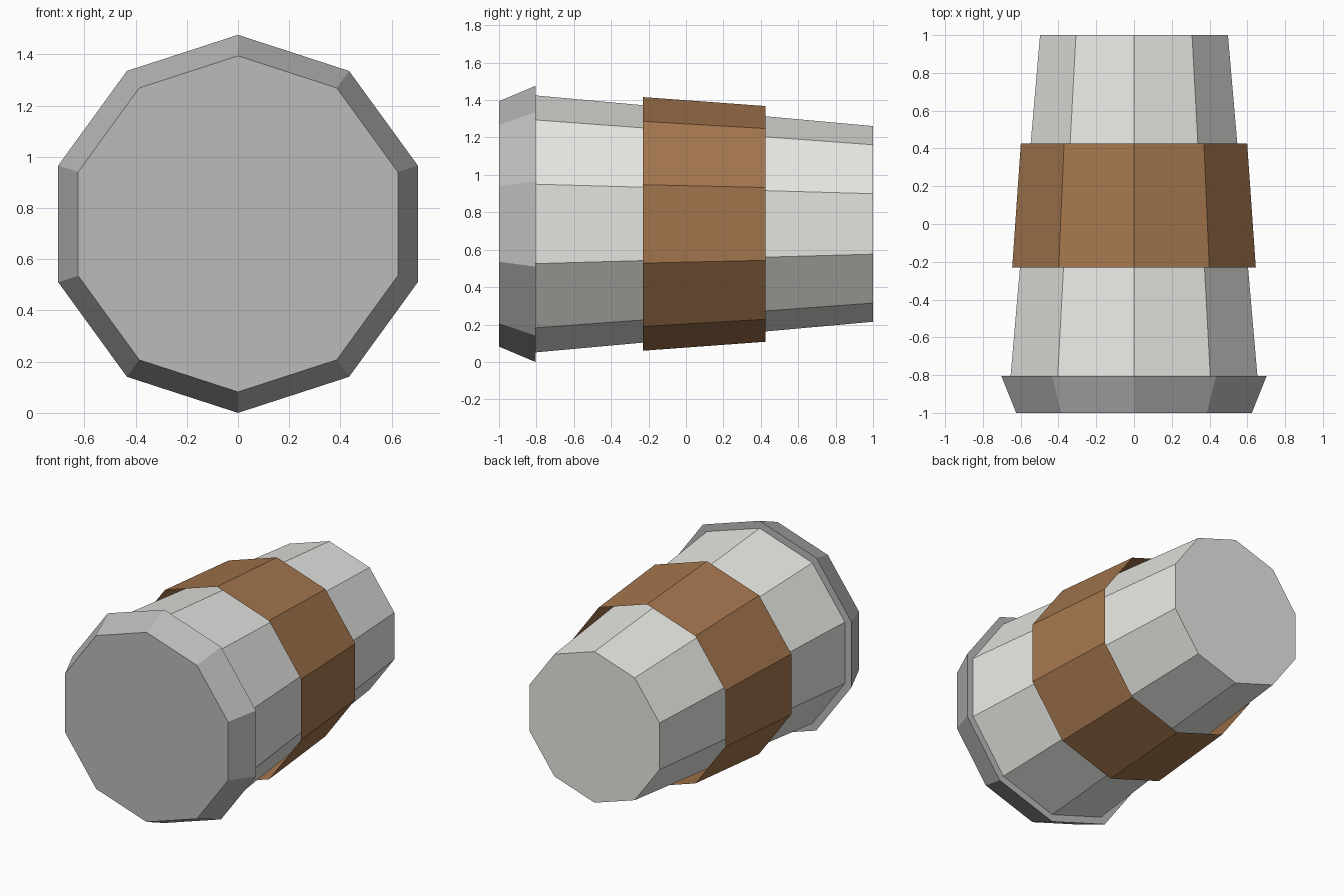
import bpy, bmesh
from math import sin, cos, pi

if "Cube" in bpy.data.objects:
    bpy.data.objects.remove(bpy.data.objects["Cube"])

SIDES = 10
CENTRE_Z = 0.738


def material(name, rgb):
    m = bpy.data.materials.new(name)
    m.diffuse_color = (*rgb, 1)
    m.use_nodes = True
    m.node_tree.nodes["Principled BSDF"].inputs["Base Color"].default_value = m.diffuse_color
    return m


def tapered_tube(name, y0, r0, y1, r1, close_ends=True, mat=None):
    """Flat-sided tapered tube along y, with a corner pointing straight up."""
    bm = bmesh.new()
    rings = []
    for y, r in ((y0, r0), (y1, r1)):
        rings.append([bm.verts.new((r * sin(2 * pi * i / SIDES), y,
                                    CENTRE_Z + r * cos(2 * pi * i / SIDES)))
                      for i in range(SIDES)])
    a, b = rings
    for i in range(SIDES):
        j = (i + 1) % SIDES
        bm.faces.new((a[i], b[i], b[j], a[j]))
    if close_ends:
        bm.faces.new(a)
        bm.faces.new(b[::-1])
        bmesh.ops.recalc_face_normals(bm, faces=bm.faces)
    mesh = bpy.data.meshes.new(name)
    bm.to_mesh(mesh)
    bm.free()
    if mat:
        mesh.materials.append(mat)
    obj = bpy.data.objects.new(name, mesh)
    bpy.context.collection.objects.link(obj)
    return obj


# Lid with bevelled front edge
tapered_tube("lid", -1.0, 0.656, -0.805, 0.738, mat=material("lid_grey", (0.5, 0.5, 0.5)))
# Tapering cup body
tapered_tube("cup_body", -0.805, 0.687, 1.0, 0.523, mat=material("off_white", (0.8, 0.8, 0.77)))
# Thin open sleeve around the cup
tapered_tube("sleeve", -0.23, 0.678, 0.426, 0.63, close_ends=False,
             mat=material("cardboard_brown", (0.37, 0.18, 0.075)))
